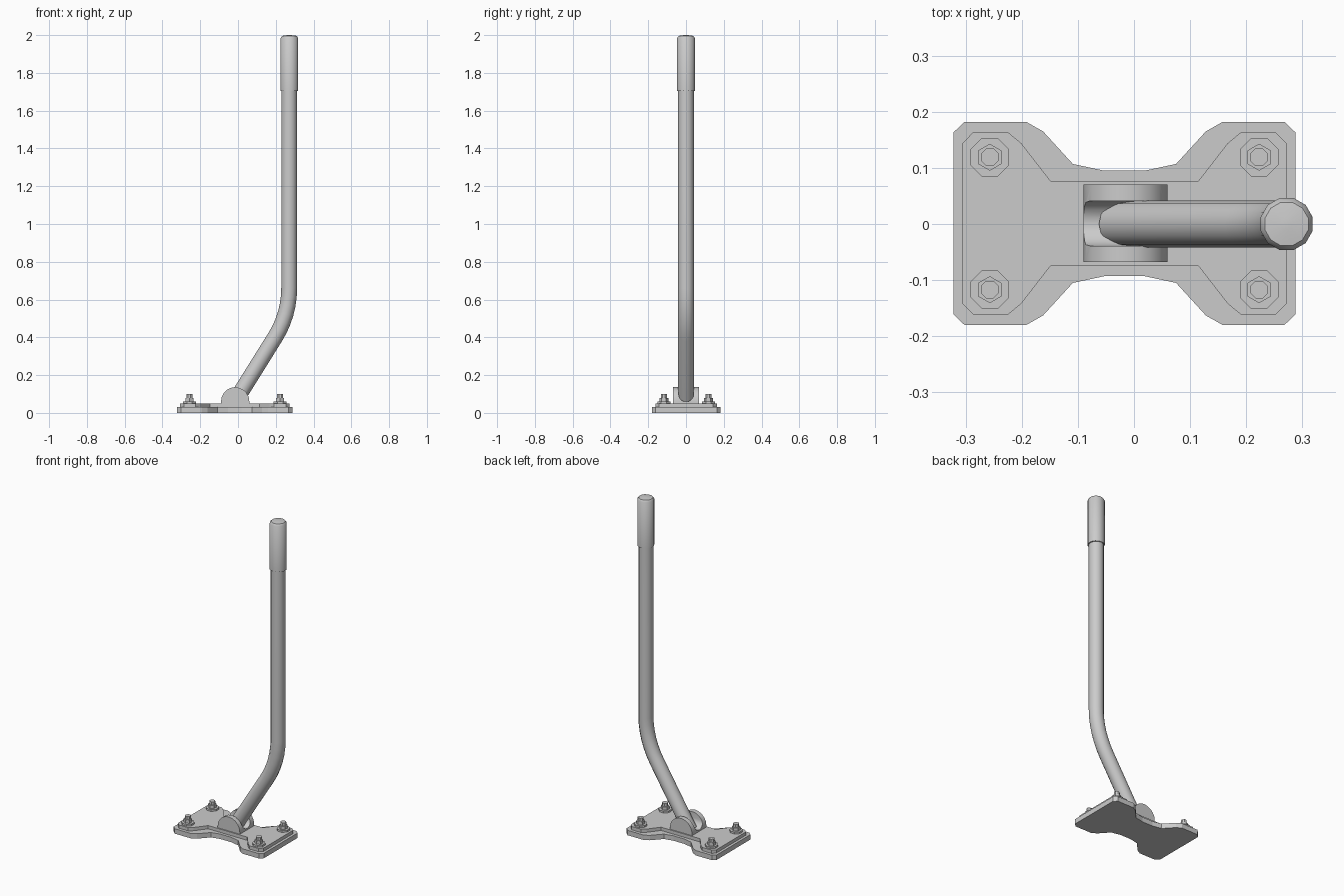
import bpy, bmesh
from math import pi, sin, cos, atan2, radians
from mathutils import Vector

cube = bpy.data.objects.get("Cube")
if cube:
    bpy.data.objects.remove(cube)

grey = bpy.data.materials.new("plain_grey")
grey.use_nodes = True
grey.diffuse_color = (0.6, 0.6, 0.6, 1)
grey.node_tree.nodes["Principled BSDF"].inputs["Base Color"].default_value = grey.diffuse_color

CX = -0.017  # middle of the base


def finish(obj, angle=None):
    obj.data.materials.clear()
    obj.data.materials.append(grey)
    bpy.ops.object.select_all(action="DESELECT")
    obj.select_set(True)
    bpy.context.view_layer.objects.active = obj
    if angle:
        bpy.ops.object.shade_smooth_by_angle(angle=radians(angle))
    return obj


def from_bmesh(name, bm):
    bmesh.ops.recalc_face_normals(bm, faces=bm.faces)
    mesh = bpy.data.meshes.new(name)
    bm.to_mesh(mesh)
    bm.free()
    obj = bpy.data.objects.new(name, mesh)
    bpy.context.collection.objects.link(obj)
    return obj


def prism(name, outline, depth):
    """Extrude a flat outline of 3D points along depth."""
    bm = bmesh.new()
    face = bm.faces.new([bm.verts.new(p) for p in outline])
    new = bmesh.ops.extrude_face_region(bm, geom=[face])["geom"]
    verts = [v for v in new if isinstance(v, bmesh.types.BMVert)]
    bmesh.ops.translate(bm, verts=verts, vec=depth)
    return from_bmesh(name, bm)


def lathe(name, profile, sides, x, y, turn=0.0):
    """Stack rings of (radius, height) with closed ends."""
    bm = bmesh.new()
    rings = [[bm.verts.new((x + r * cos(turn + 2 * pi * i / sides),
                            y + r * sin(turn + 2 * pi * i / sides), z))
              for i in range(sides)] for r, z in profile]
    for low, high in zip(rings, rings[1:]):
        for i in range(sides):
            j = (i + 1) % sides
            bm.faces.new((low[i], low[j], high[j], high[i]))
    bm.faces.new(rings[0])
    bm.faces.new(rings[-1])
    return from_bmesh(name, bm)


def plate(name, quarter, z, height):
    """Mirror a quarter outline both ways and thicken it."""
    half = quarter + [(-x, y) for x, y in reversed(quarter)]
    full = half + [(x, -y) for x, y in reversed(half)]
    return finish(prism(name, [(CX + x, y + 0.001, z) for x, y in full], (0, 0, height)))


# Stepped base plates with a narrow waist
plate("base_plate", [(0.305, 0.162), (0.285, 0.181), (0.175, 0.181), (0.145, 0.164),
                     (0.092, 0.106), (0.036, 0.094)], 0, 0.03)
plate("upper_plate", [(0.289, 0.143), (0.27, 0.162), (0.207, 0.162), (0.184, 0.143),
                      (0.132, 0.076)], 0.03, 0.02)

# Corner fixings
for side, sx in (("left", 1), ("right", -1)):
    for end, sy in (("front", -1), ("back", 1)):
        x, y, tag = CX + 0.24 * sx, 0.001 + 0.118 * sy, f"{end}_{side}"
        finish(lathe("washer_" + tag, [(0.037, 0.048), (0.037, 0.061)], 8, x, y, pi / 8))
        finish(lathe("nut_" + tag, [(0.024, 0.06), (0.024, 0.08)], 6, x, y, pi / 6))
        finish(lathe("stud_" + tag, [(0.017, 0.06), (0.017, 0.099)], 8, x, y, pi / 8))

# Round-topped bracket with a U-shaped slot along x
dome = [(-0.09, -0.068, 0.04)]
dome += [(-0.015 - 0.075 * cos(pi * i / 10), -0.068, 0.061 + 0.075 * sin(pi * i / 10))
         for i in range(11)]
dome += [(0.06, -0.068, 0.04)]
bracket = prism("pivot_bracket", dome, (0, 0.138, 0))
slot = [(-0.2, -0.04 * cos(pi * i / 10) + 0.001, 0.099 - 0.04 * sin(pi * i / 10))
        for i in range(11)]
slot += [(-0.2, 0.041, 0.2), (-0.2, -0.039, 0.2)]
cutter = prism("slot_cutter", slot, (0.4, 0, 0))
cutter.hide_render = True
cut = bracket.modifiers.new("slot", "BOOLEAN")
cut.object, cut.operation, cut.solver = cutter, "DIFFERENCE", "EXACT"
finish(bracket)
bpy.ops.object.modifier_apply(modifier=cut.name)
bpy.data.objects.remove(cutter)
finish(bracket, 35)

# Bent lever tube: leaning foot, round bend, upright shaft
foot, corner, top = Vector((-0.027, 0, 0.043)), Vector((0.271, 0, 0.52)), Vector((0.271, 0, 1.75))
lean = (corner - foot).normalized()
start, stop = corner - lean * 0.14, corner + Vector((0, 0, 0.14))
tilt = atan2(lean.x, lean.z)
radius = (stop.z - corner.z) / (sin(tilt / 2) / cos(tilt / 2))
centre = stop - Vector((radius, 0, 0))
bend = [centre + radius * Vector((cos(a), 0, sin(a)))
        for a in [-tilt * (1 - i / 6) for i in range(7)]]
# The bend curves toward the upright from its lower left side
path = [foot] + bend + [top]
curve = bpy.data.curves.new("lever_tube", "CURVE")
curve.dimensions = "3D"
curve.bevel_depth, curve.bevel_resolution, curve.use_fill_caps = 0.042, 4, True
spline = curve.splines.new("POLY")
spline.points.add(len(path) - 1)
for point, co in zip(spline.points, path):
    point.co = (*co, 1)
tube = bpy.data.objects.new("lever_tube", curve)
bpy.context.collection.objects.link(tube)
finish(tube)
bpy.ops.object.convert(target="MESH")
finish(bpy.context.view_layer.objects.active, 40)

# Hand grip with a softened top
finish(lathe("hand_grip", [(0.048, 1.705), (0.048, 1.985), (0.04, 1.996), (0.01, 2.0)],
             12, 0.272, 0, pi / 12), 40)
